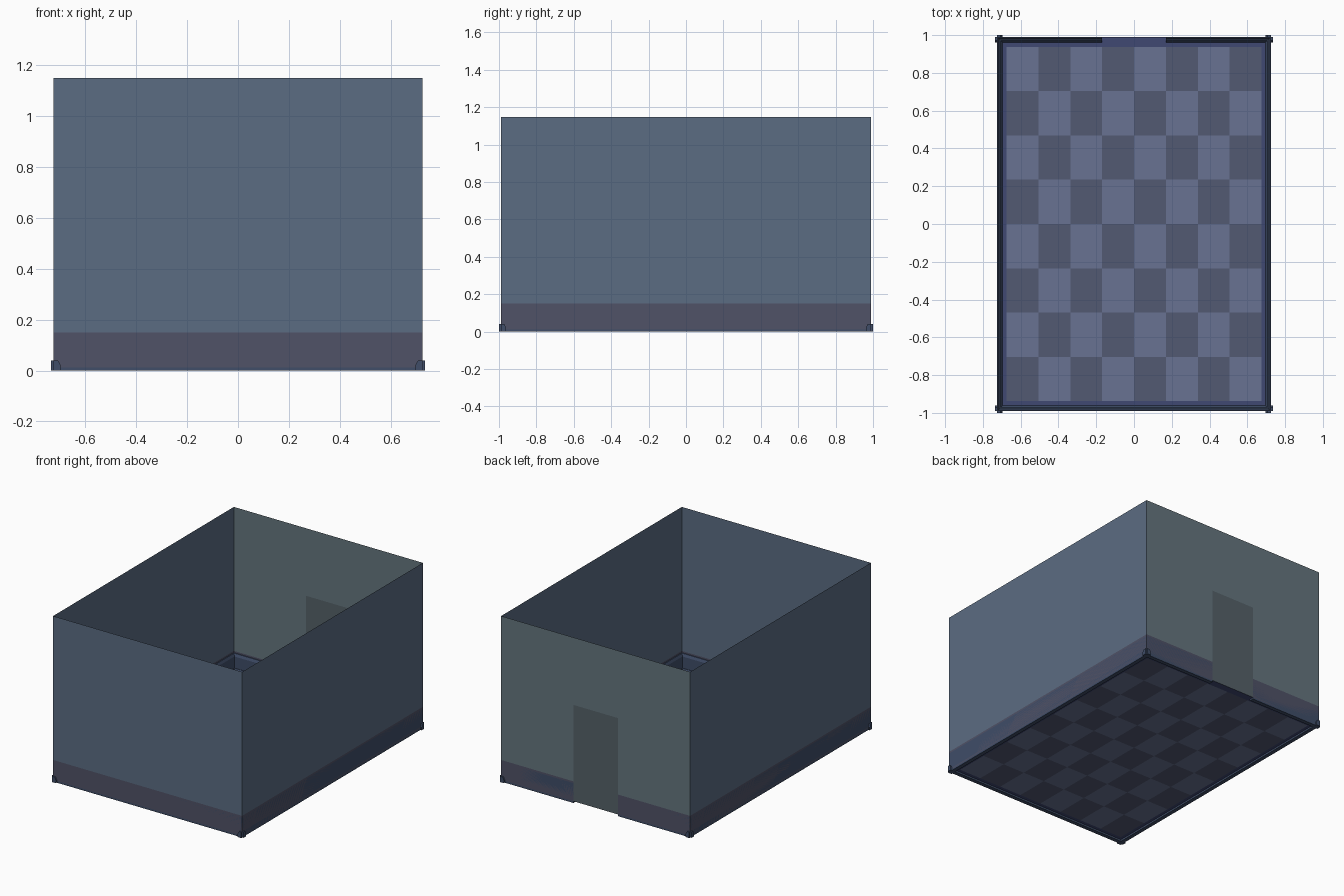
import bpy, bmesh

if "Cube" in bpy.data.objects:
    bpy.data.objects.remove(bpy.data.objects["Cube"])

X, Y, Z0, Z1 = 0.725, 0.99, 0.012, 1.148   # room half sizes, floor level, wall top
BAND, DOOR_X, DOOR_Z = 0.15, 0.17, 0.68

def mat(name, rgb):
    m = bpy.data.materials.new(name)
    m.diffuse_color = (*rgb, 1)
    m.use_nodes = True
    m.node_tree.nodes["Principled BSDF"].inputs["Base Color"].default_value = m.diffuse_color
    return m

WALL = mat("wall_blue", (0.105, 0.15, 0.225))
BACK = mat("wall_glow", (0.13, 0.18, 0.21))
DARK = mat("wall_band", (0.08, 0.085, 0.135))
DOOR = mat("door_grey", (0.09, 0.12, 0.14))
LIGHT = mat("tile_light", (0.14, 0.17, 0.29))
SHADE = mat("tile_dark", (0.085, 0.10, 0.17))
EDGE = mat("floor_edge", (0.05, 0.065, 0.17))
TRIM = mat("trim_blue", (0.05, 0.075, 0.14))

def grid(name, us, vs, point, pick, mats):
    """Sheet of quads over two lists of stops; pick chooses each quad's material."""
    bm = bmesh.new()
    vert = [[bm.verts.new(point(u, v)) for v in vs] for u in us]
    for i in range(len(us) - 1):
        for j in range(len(vs) - 1):
            f = bm.faces.new((vert[i][j], vert[i + 1][j], vert[i + 1][j + 1], vert[i][j + 1]))
            f.material_index = pick(i, j)
    me = bpy.data.meshes.new(name)
    bm.to_mesh(me)
    bm.free()
    for m in mats:
        me.materials.append(m)
    ob = bpy.data.objects.new(name, me)
    bpy.context.collection.objects.link(ob)
    return ob

# Walls: single sheets with a dark lower band, the back one with a door panel
heights = [Z0, BAND, Z1]
band = lambda i, j: 1 if j == 0 else 0
grid("front_wall", [-X, X], heights, lambda u, v: (u, -Y, v), band, [WALL, DARK])
grid("right_wall", [-Y, Y], heights, lambda u, v: (X, u, v), band, [WALL, DARK])
grid("left_wall", [Y, -Y], heights, lambda u, v: (-X, u, v), band, [WALL, DARK])
grid("back_wall", [X, DOOR_X, -DOOR_X, -X], [Z0, BAND, DOOR_Z, Z1], lambda u, v: (u, Y, v),
     lambda i, j: 2 if i == 1 and j < 2 else band(i, j), [BACK, DARK, DOOR])

# Floor: eight by eight tiles inside a plain border
def stops(half, inner):
    return [-half] + [-inner + 2 * inner * k / 8 for k in range(9)] + [half]

def tile(i, j):
    if i in (0, 9) or j in (0, 9):
        return 2
    return (i + j + 1) % 2

grid("floor", stops(X, 0.675), stops(Y, 0.938), lambda u, v: (u, v, Z0), tile, [LIGHT, SHADE, EDGE])

# Skirting: (depth, height) sections swept along each wall, open at the door
BOARD = [(0.0, 0.02), (0.014, 0.02), (0.014, 0.12), (0.006, 0.138), (0.0, 0.138)]
SHOE = [(0.0, 0.0), (0.028, 0.0), (0.028, 0.022), (0.018, 0.04), (0.0, 0.04)]

def sweep(name, section, start, end, point):
    closed = section + section[:1]
    ob = grid(name, [start, end], list(range(len(closed))),
              lambda u, k: point(u, *closed[k]), lambda i, j: 0, [TRIM])
    bm = bmesh.new()
    bm.from_mesh(ob.data)
    bmesh.ops.remove_doubles(bm, verts=bm.verts, dist=1e-5)
    bmesh.ops.holes_fill(bm, edges=bm.edges)
    bmesh.ops.recalc_face_normals(bm, faces=bm.faces)
    bm.to_mesh(ob.data)
    bm.free()

for part, section, over in (("skirting", BOARD, 0.0), ("shoe_moulding", SHOE, 0.01)):
    sweep("front_" + part, section, -X - over, X + over, lambda u, d, h: (u, -Y + d, h))
    for side, s in (("left", -1), ("right", 1)):
        sweep(side + "_" + part, section, -Y - over, Y + over,
              lambda u, d, h: (s * (X - d), u, h))
        sweep("back_" + side + "_" + part, section, DOOR_X, X + over,
              lambda u, d, h: (s * u, Y - d, h))
